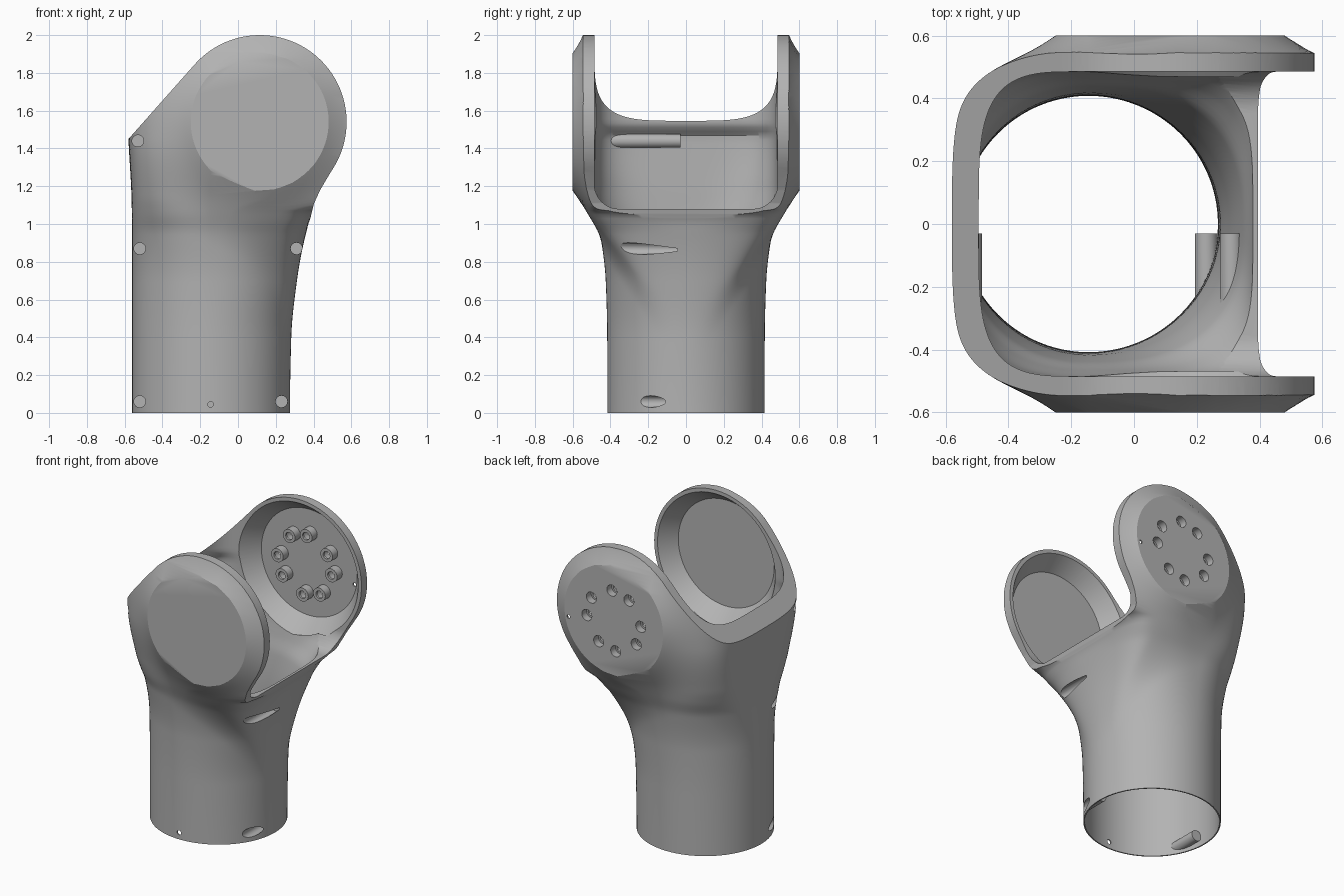
import bpy, bmesh, math
from mathutils import Matrix

cube = bpy.data.objects.get("Cube")
if cube:
    bpy.data.objects.remove(cube, do_unlink=True)

grey = bpy.data.materials.new("plain_grey")
grey.use_nodes = True
grey.diffuse_color = (0.45, 0.45, 0.45, 1)
grey.node_tree.nodes["Principled BSDF"].inputs["Base Color"].default_value = (0.45, 0.45, 0.45, 1)

HUB_X, HUB_Z, HUB_R, DISC_R, CHEEK_Y = 0.115, 1.54, 0.46, 0.365, 0.6
AXIS_X, SEG, ROWS = -0.145, 160, 100


def finish(bm, name):
    bmesh.ops.recalc_face_normals(bm, faces=bm.faces)
    mesh = bpy.data.meshes.new(name)
    bm.to_mesh(mesh)
    bm.free()
    mesh.materials.append(grey)
    ob = bpy.data.objects.new(name, mesh)
    bpy.context.collection.objects.link(ob)
    return ob


def cylinder(name, x, z, y0, y1, r0, r1=None, seg=32):
    """Round bar or cone along y."""
    bm = bmesh.new()
    turn = Matrix.Translation((x, (y0 + y1) / 2, z)) @ Matrix.Rotation(-math.pi / 2, 4, "X")
    bmesh.ops.create_cone(bm, cap_ends=True, segments=seg, radius1=r0,
                          radius2=r0 if r1 is None else r1, depth=y1 - y0, matrix=turn)
    return finish(bm, name)


def prism(name, points, axis, a, b):
    """Closed profile extruded along x or y."""
    bm = bmesh.new()
    place = (lambda p, d: (d, p[0], p[1])) if axis == "x" else (lambda p, d: (p[0], d, p[1]))
    ends = [[bm.verts.new(place(p, d)) for p in points] for d in (a, b)]
    bm.faces.new(ends[0])
    bm.faces.new(ends[1])
    for i in range(len(points)):
        j = (i + 1) % len(points)
        bm.faces.new((ends[0][i], ends[0][j], ends[1][j], ends[1][i]))
    return finish(bm, name)


def combine(target, tool, operation):
    mod = target.modifiers.new("combine", "BOOLEAN")
    mod.operation, mod.object, mod.solver = operation, tool, "EXACT"
    with bpy.context.temp_override(object=target, active_object=target):
        bpy.ops.object.modifier_apply(modifier=mod.name)
    bpy.data.objects.remove(tool, do_unlink=True)


def tangent(table, i, c):
    """Slope at a table row that never overshoots."""
    if i in (0, len(table) - 1):
        return 0
    a, b = [(table[k + 1][c] - table[k][c]) / (table[k + 1][0] - table[k][0]) for k in (i - 1, i)]
    return 2 * a * b / (a + b) if a * b > 0 else 0


def sample(table, z):
    i = max(k for k in range(len(table) - 1) if table[k][0] <= z)
    lo, hi = table[i], table[i + 1]
    d = hi[0] - lo[0]
    t = (z - lo[0]) / d
    ease = t * t * (3 - 2 * t)
    return [lo[c] + (hi[c] - lo[c]) * ease + d * t * (1 - t)
            * ((1 - t) * tangent(table, i, c) - t * tangent(table, i + 1, c))
            for c in range(1, len(lo))]


def cone_blend(x, y, z, s):
    """Swell the tube smoothly into the cheek cones, fading towards its ends."""
    cone = CHEEK_Y - 0.68 * (math.hypot(x - HUB_X, z - HUB_Z) - DISC_R)
    k = 0.07
    h = max(k - abs(y - cone), 0) / k
    t = min(1, s / 0.9)
    return y + (max(y, cone) + h * h * k / 4 - y) * t * t * (3 - 2 * t)


def loft(name, table, swell):
    """Superellipse sections: z, left x, right x, half depth, left and right exponent."""
    bm = bmesh.new()
    rings = []
    z0, z1 = table[0][0], table[-1][0]
    for row in range(ROWS + 1):
        z = z0 + (z1 - z0) * row / ROWS
        left, right, depth, n_left, n_right = sample(table, z)
        ring = []
        for i in range(SEG):
            a = math.tau * i / SEG
            c, s = math.cos(a), math.sin(a)
            reach, n = (right - AXIS_X, n_right) if c > 0 else (AXIS_X - left, n_left)
            x = AXIS_X + math.copysign(abs(c) ** (2 / n), c) * reach
            y = depth * abs(s) ** (2 / n)
            if swell:
                y = cone_blend(x, y, z, abs(s))
            y = 0 if abs(s) < 1e-6 else math.copysign(y, s)
            ring.append(bm.verts.new((x, y, z)))
        rings.append(ring)
    for low, high in zip(rings, rings[1:]):
        for i in range(SEG):
            j = (i + 1) % SEG
            bm.faces.new((low[i], low[j], high[j], high[i]))
    bm.faces.new(rings[0])
    bm.faces.new(rings[-1])
    return finish(bm, name)


# Outer body: round tube growing into a wide fork
body = loft("forked_tube_body", [
    (0, -.56, .275, .416, 2, 2), (.4, -.56, .282, .417, 2, 2), (.7, -.56, .312, .425, 2, 2.15),
    (.95, -.56, .36, .455, 2.2, 2.7), (1.06, -.562, .4, .48, 2.6, 4), (1.15, -.564, 1, .49, 3, 4),
    (1.45, -.58, 1.3, .52, 3.6, 4), (2.1, -.6, 1.3, .52, 3.6, 4)], True)

# Side outline: slanted rear edge running into round cheeks
outline = [(-.9, -.1), (-.9, 1.084), (-.58, 1.45)]
for i in range(49):
    a = math.radians(138.8 - 173.8 * i / 48)
    outline.append((HUB_X + HUB_R * math.cos(a), HUB_Z + HUB_R * math.sin(a)))
outline += [(.435, 1.18), (.403, 1.11), (.39, 1.06), (.377, 1), (.95, .95), (.95, -.1)]
combine(body, prism("outline_tool", outline, "y", -CHEEK_Y, CHEEK_Y), "INTERSECT")

# Hollow inside, with closed screw pipes left standing in it
cavity = loft("cavity_tool", [
    (-.05, -.552, .267, .408, 2, 2), (.4, -.552, .274, .409, 2, 2), (.7, -.552, .303, .416, 2, 2.15),
    (.95, -.552, .347, .44, 2.2, 2.6), (1.06, -.552, .375, .465, 2.5, 4), (1.2, -.55, .4, .485, 3, 8),
    (1.46, -.55, 1.3, .485, 4, 8), (1.53, -.495, 1.3, .485, 4, 8), (2.15, -.485, 1.3, .485, 4, 8)], False)
screws = [(-.53, 1.44), (-.52, .87), (-.52, .06), (.31, .87), (.23, .06)]
for x, z in screws:
    combine(cavity, cylinder("pipe_tool", x, z, -.7, -.03, .036), "DIFFERENCE")
combine(body, cavity, "DIFFERENCE")
for x, z in screws:
    combine(body, cylinder("bore_tool", x, z, -.8, -.045, .031), "DIFFERENCE")

# Front mouth between the cheeks, rounded at the bottom
mouth = [(.485, 2.2), (-.485, 2.2)]
for side, start in ((-1, 180), (1, 270)):
    for i in range(13):
        a = math.radians(start + 90 * i / 12)
        mouth.append((side * .355 + .13 * math.cos(a), 1.21 + .13 * math.sin(a)))
combine(body, prism("mouth_tool", mouth, "x", .27, 1.5), "DIFFERENCE")

# Dished inner faces of both cheeks
combine(body, cylinder("back_dish_tool", HUB_X, HUB_Z, .47, .59, .447, .355, 96), "DIFFERENCE")
combine(body, cylinder("front_dish_tool", HUB_X, HUB_Z, -.59, -.47, .355, .447, 96), "DIFFERENCE")

# Ring of counterbored screw bosses on the back cheek
for quarter in range(4):
    for offset in (-19, 19):
        a = math.radians(15 + 90 * quarter + offset)
        x, z = HUB_X + .2 * math.cos(a), HUB_Z + .2 * math.sin(a)
        combine(body, cylinder("boss_tool", x, z, .535, .595, .045), "UNION")
        combine(body, cylinder("counterbore_tool", x, z, .55, .7, .037), "DIFFERENCE")
        combine(body, cylinder("screw_hole_tool", x, z, .4, .7, .025), "DIFFERENCE")

# Small pin holes
combine(body, cylinder("pin_tool", .45, 1.48, .4, .7, .012, seg=16), "DIFFERENCE")
combine(body, cylinder("pin_tool", AXIS_X, .045, -.6, -.3, .015, seg=16), "DIFFERENCE")

bpy.context.view_layer.objects.active = body
body.select_set(True)
bpy.ops.object.shade_smooth_by_angle(angle=math.radians(30))
